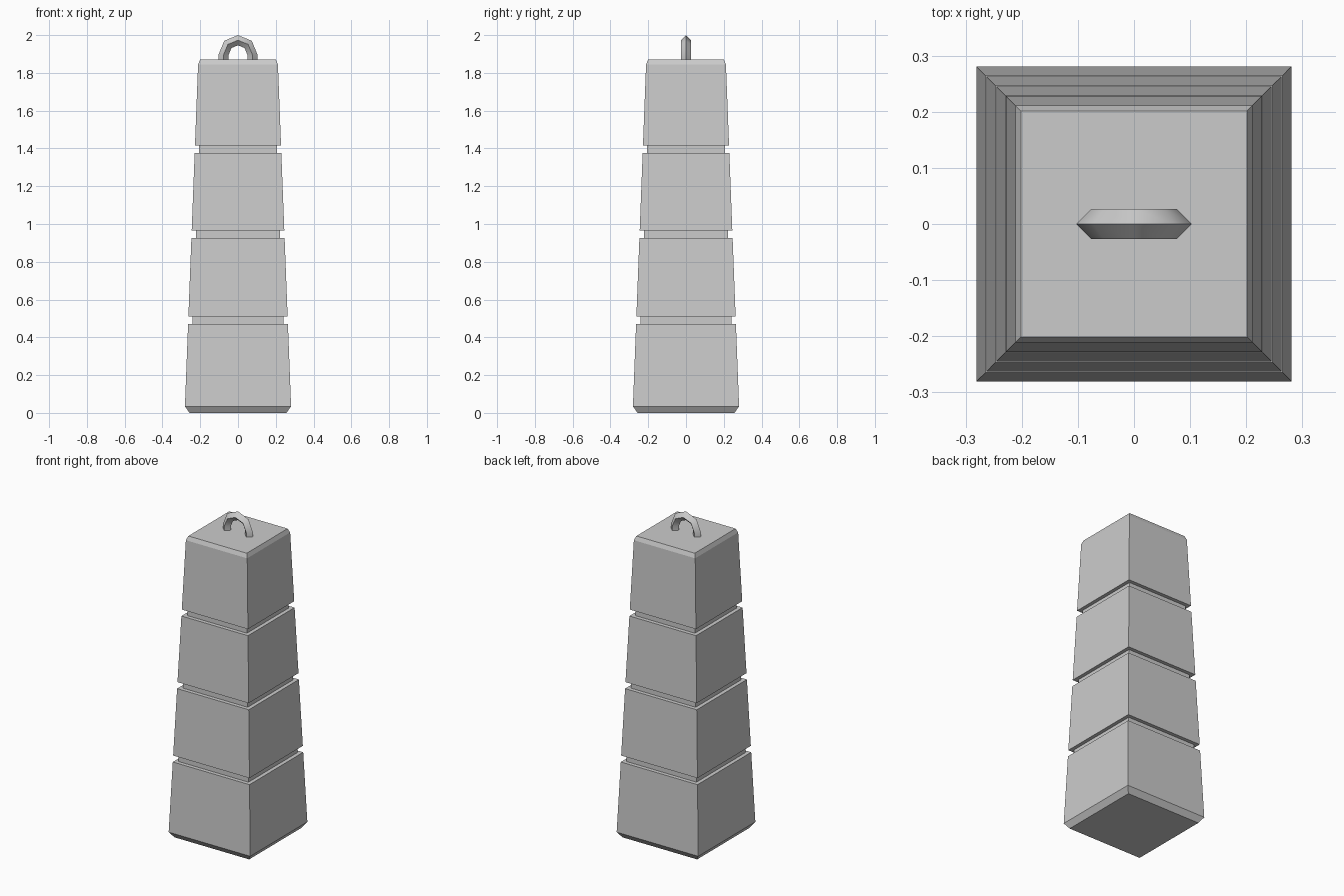
import bpy, bmesh, math

if "Cube" in bpy.data.objects:
    bpy.data.objects.remove(bpy.data.objects["Cube"])


def loft(name, rings, smooth=False):
    """Skin a list of equal-length closed rings and cap both ends."""
    bm = bmesh.new()
    loops = [[bm.verts.new(p) for p in ring] for ring in rings]
    n = len(loops[0])
    for a, b in zip(loops, loops[1:]):
        for i in range(n):
            j = (i + 1) % n
            bm.faces.new((a[i], a[j], b[j], b[i]))
    bm.faces.new(loops[0][::-1])
    bm.faces.new(loops[-1])
    bmesh.ops.recalc_face_normals(bm, faces=bm.faces[:])
    mesh = bpy.data.meshes.new(name)
    bm.to_mesh(mesh)
    bm.free()
    obj = bpy.data.objects.new(name, mesh)
    bpy.context.collection.objects.link(obj)
    if smooth:
        for o in bpy.context.selected_objects:
            o.select_set(False)
        obj.select_set(True)
        bpy.context.view_layer.objects.active = obj
        bpy.ops.object.shade_smooth_by_angle(angle=math.radians(50))
    return obj


def square(h, z):
    return [(-h, -h, z), (h, -h, z), (h, h, z), (-h, h, z)]


def taper(z):
    return 0.281 - 0.0385 * (z - 0.035)


# Tapered square weight: chamfered foot, three recessed grooves, chamfered top
profile = [(0.257, 0.0), (0.281, 0.035)]
for z in (0.47, 0.925, 1.375):
    top = z + 0.04
    groove = taper(z) - 0.024
    profile += [(taper(z), z), (groove, z), (groove, top), (taper(top), top)]
profile += [(taper(1.845), 1.845), (0.201, 1.87)]
loft("weight_body", [square(h, z) for h, z in profile])

# Lifting handle: diamond section swept over half an octagon with straight legs
R, r, cz = 0.076, 0.027, 1.897


def diamond(angle, z):
    c, s = math.cos(angle), math.sin(angle)
    section = [(R + r, 0), (R, r), (R - r, 0), (R, -r)]
    return [(d * c, y, z + d * s) for d, y in section]


path = [(0, 1.865)] + [(i * math.pi / 4, cz) for i in range(5)] + [(math.pi, 1.865)]
loft("lifting_handle", [diamond(a, z) for a, z in path], smooth=True)
